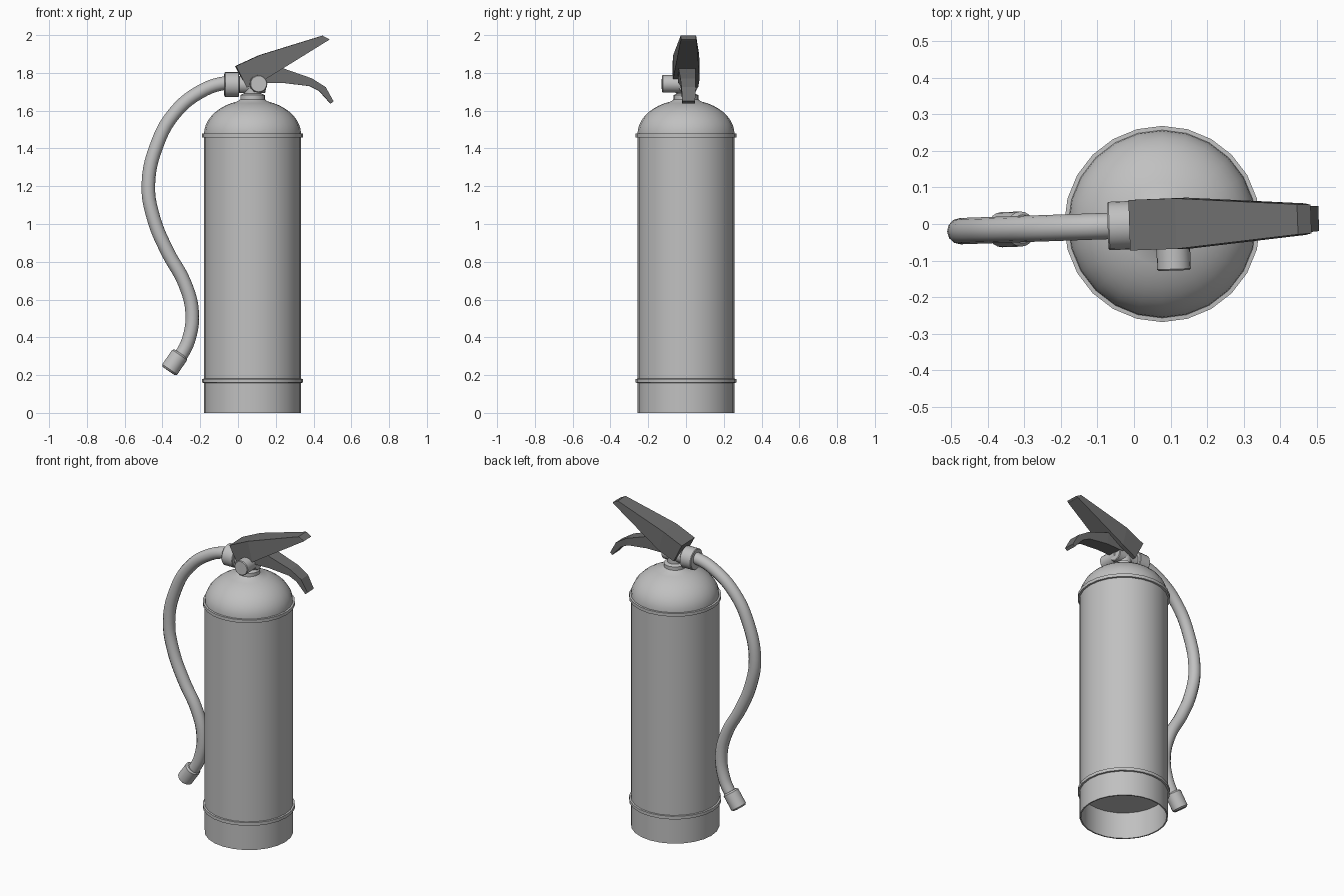
import bpy, bmesh, math
from mathutils import Vector, Matrix

cube = bpy.data.objects.get("Cube")
if cube:
    bpy.data.objects.remove(cube, do_unlink=True)

TANK_X = 0.077
# The handle, hose and valve share a slight turn about the vertical axis
TURN = Matrix.Translation((0, -0.003, 0)) @ Matrix.Rotation(math.radians(2), 4, "Z")


def material(name, value):
    mat = bpy.data.materials.new(name)
    mat.use_nodes = True
    colour = (value, value, value, 1)
    mat.diffuse_color = colour
    node = next(n for n in mat.node_tree.nodes if n.type == "BSDF_PRINCIPLED")
    node.inputs["Base Color"].default_value = colour
    return mat


BODY = material("light grey", 0.53)
GRIP = material("dark grey", 0.16)


def finish(bm, name, mat, smooth=True):
    bmesh.ops.recalc_face_normals(bm, faces=bm.faces)
    mesh = bpy.data.meshes.new(name)
    bm.to_mesh(mesh)
    bm.free()
    mesh.materials.append(mat)
    obj = bpy.data.objects.new(name, mesh)
    bpy.context.collection.objects.link(obj)
    if smooth:
        bpy.ops.object.select_all(action="DESELECT")
        obj.select_set(True)
        bpy.context.view_layer.objects.active = obj
        bpy.ops.object.shade_smooth_by_angle(angle=math.radians(35))
    return obj


def lathe(name, profile, base=(0, 0, 0), axis=(0, 0, 1), sides=24, mat=BODY, turn=True):
    """Spin (radius, height) points about an axis starting at base."""
    bm = bmesh.new()
    rings = []
    for r, h in profile:
        if r == 0:
            rings.append([bm.verts.new((0, 0, h))] * sides)
        else:
            rings.append([bm.verts.new((r * math.cos(math.tau * i / sides),
                                        r * math.sin(math.tau * i / sides), h))
                          for i in range(sides)])
    for a, b in zip(rings, rings[1:]):
        for i in range(sides):
            j = (i + 1) % sides
            bm.faces.new(list(dict.fromkeys((a[i], a[j], b[j], b[i]))))
    place = Matrix.Translation(base) @ Vector(axis).to_track_quat("Z", "Y").to_matrix().to_4x4()
    bm.transform(TURN @ place if turn else place)
    return finish(bm, name, mat)


def rod(name, radius, start, end, bevel=0.004, sides=20):
    a, b = Vector(start), Vector(end)
    n = (b - a).length
    return lathe(name, [(0, 0), (radius - bevel, 0), (radius, bevel), (radius, n - bevel),
                        (radius - bevel, n), (0, n)], a, b - a, sides)


def lever(name, sections):
    """Loft of (x, top z, bottom x, bottom z, top half width, bottom half width)."""
    bm = bmesh.new()
    loops = []
    for x, z, bx, bz, w, bw in sections:
        loops.append([bm.verts.new(p) for p in ((x, -w, z), (x, w, z), (bx, bw, bz), (bx, -bw, bz))])
    for a, b in zip(loops, loops[1:]):
        for i in range(4):
            j = (i + 1) % 4
            bm.faces.new((a[i], a[j], b[j], b[i]))
    bm.faces.new(loops[0])
    bm.faces.new(loops[-1])
    bm.transform(TURN)
    return finish(bm, name, GRIP, smooth=False)


# Tank with recessed base, domed shoulder and neck
dome = [(0.257 * math.cos(t), 1.475 + 0.183 * math.sin(t))
        for t in (math.radians(a) for a in range(0, 76, 8))]
lathe("tank", [(0, 0.17), (0.249, 0.17), (0.249, 0), (0.257, 0), (0.257, 0.17), (0.257, 1.46)]
      + dome + [(0.065, 1.66), (0.065, 1.682), (0.05, 1.69), (0, 1.69)],
      (TANK_X, 0, 0), turn=False)

# Raised bands around the tank
for name, z in (("lower_band", 0.17), ("upper_band", 1.468)):
    lathe(name, [(0.255, -0.011), (0.268, -0.01), (0.268, 0.01), (0.255, 0.011)],
          (TANK_X, 0, z), turn=False)

# Valve
rod("valve_stem", 0.045, (TANK_X, 0, 1.67), (TANK_X, 0, 1.8))
rod("valve_outlet", 0.045, (-0.01, 0, 1.738), (0.146, 0, 1.738))
rod("valve_knob", 0.046, (0.105, 0, 1.742), (0.105, -0.128, 1.742))
rod("hose_connector", 0.066, (-0.072, 0, 1.738), (0.005, 0, 1.738))

# Grips
lever("upper_handle", [
    (-0.013, 1.836, 0.045, 1.722, 0.069, 0.066),
    (0.114, 1.894, 0.146, 1.768, 0.069, 0.070),
    (0.447, 1.997, 0.47, 1.968, 0.041, 0.043),
    (0.484, 1.977, 0.476, 1.970, 0.039, 0.041)])
lever("lower_lever", [
    (0.12, 1.80, 0.12, 1.745, 0.045, 0.045),
    (0.235, 1.825, 0.246, 1.746, 0.045, 0.045),
    (0.39, 1.771, 0.378, 1.73, 0.040, 0.040),
    (0.463, 1.725, 0.43, 1.704, 0.037, 0.037),
    (0.505, 1.65, 0.49, 1.637, 0.034, 0.034)])

# Hose
path = [(0, 1.746), (-0.07, 1.746), (-0.2, 1.7), (-0.336, 1.587), (-0.43, 1.418),
        (-0.475, 1.206), (-0.447, 1.03), (-0.373, 0.852), (-0.283, 0.688),
        (-0.243, 0.534), (-0.262, 0.386), (-0.315, 0.28)]
curve = bpy.data.curves.new("hose", "CURVE")
curve.dimensions = "3D"
curve.bevel_depth = 0.036
curve.bevel_resolution = 4
curve.resolution_u = 5
curve.use_fill_caps = True
spline = curve.splines.new("BEZIER")
spline.bezier_points.add(len(path) - 1)
for point, (x, z) in zip(spline.bezier_points, path):
    point.co = (x, 0, z)
    point.handle_left_type = point.handle_right_type = "AUTO"
curve.materials.append(BODY)
hose = bpy.data.objects.new("hose", curve)
bpy.context.collection.objects.link(hose)
hose.matrix_world = TURN
bpy.ops.object.select_all(action="DESELECT")
hose.select_set(True)
bpy.context.view_layer.objects.active = hose
bpy.ops.object.convert(target="MESH")
bpy.ops.object.shade_smooth_by_angle(angle=math.radians(40))

# Nozzle
rod("nozzle", 0.048, (-0.304, 0, 0.314), (-0.367, 0, 0.222), bevel=0.009)
